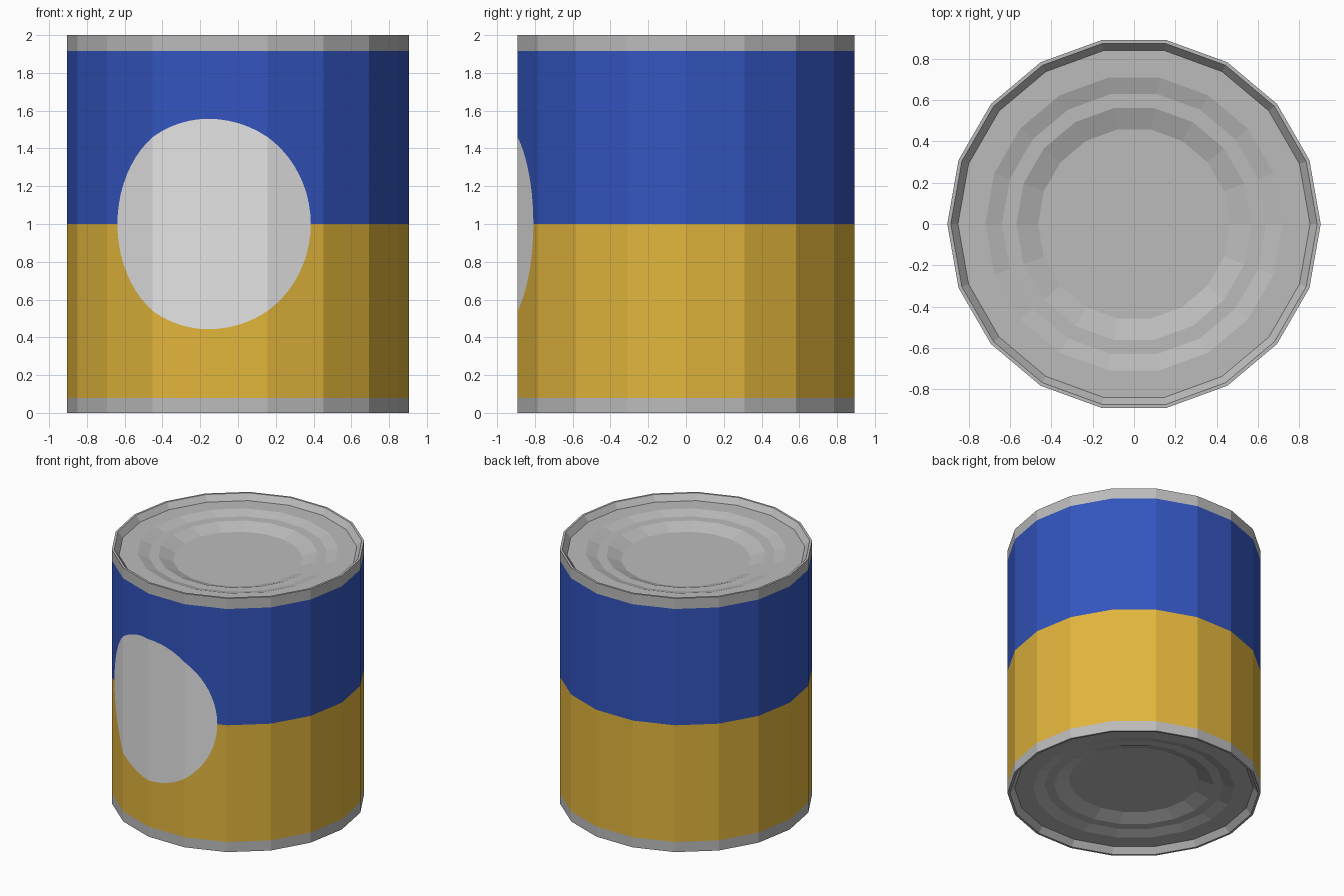
import bpy, bmesh, math

if "Cube" in bpy.data.objects:
    bpy.data.objects.remove(bpy.data.objects["Cube"])

SIDES = 18
RADIUS = 0.905
LABEL_LOW, LABEL_MID, LABEL_HIGH = 0.08, 1.0, 1.917
SPOT_RADIUS = 0.557                       # round label spot
FACET = 2 * RADIUS * math.sin(math.pi / SIDES)
SPOT_CENTRE = 13                          # in facets: the can edge left of front


def material(name, rgb):
    m = bpy.data.materials.new(name)
    m.diffuse_color = (*rgb, 1)
    m.use_nodes = True
    m.node_tree.nodes["Principled BSDF"].inputs["Base Color"].default_value = m.diffuse_color
    return m


metal = material("metal grey", (0.50, 0.50, 0.50))
blue = material("label blue", (0.033, 0.091, 0.52))
yellow = material("label yellow", (0.76, 0.465, 0.045))
pale = material("spot pale grey", (0.78, 0.78, 0.78))


def make_object(name, bm, mats):
    bmesh.ops.remove_doubles(bm, verts=bm.verts, dist=1e-5)
    me = bpy.data.meshes.new(name)
    bm.to_mesh(me)
    bm.free()
    for m in mats:
        me.materials.append(m)
    ob = bpy.data.objects.new(name, me)
    bpy.context.collection.objects.link(ob)
    return ob


def corner(i, r):
    a = 2 * math.pi * i / SIDES
    return r * math.cos(a), r * math.sin(a)


def wall_point(u, z):
    """Point on the faceted wall, u counted in facets."""
    i = math.floor(u)
    f = u - i
    (x0, y0), (x1, y1) = corner(i, RADIUS), corner(i + 1, RADIUS)
    return x0 + (x1 - x0) * f, y0 + (y1 - y0) * f, z


# Metal ends: rim, recessed panel and two stepped rings
END_PROFILE = [(RADIUS, LABEL_HIGH), (RADIUS, 2.0), (0.888, 2.0), (0.853, 1.955),
               (0.72, 1.955), (0.64, 1.93), (0.57, 1.93), (0.465, 1.89)]


def make_end(name, flip):
    bm = bmesh.new()
    rings = []
    for k, (r, z) in enumerate(END_PROFILE):
        if flip:
            z = LABEL_LOW if k == 0 else 2.0 - z
        rings.append([bm.verts.new((*corner(i, r), z)) for i in range(SIDES)])
    for a, b in zip(rings, rings[1:]):
        for i in range(SIDES):
            j = (i + 1) % SIDES
            quad = [a[i], a[j], b[j], b[i]]
            bm.faces.new(quad[::-1] if flip else quad)
    bm.faces.new(rings[-1][::-1] if flip else rings[-1])
    make_object(name, bm, [metal])


make_end("top_lid", False)
make_end("bottom_lid", True)

# Label wall: columns at every can edge, plus fine columns across the spot
half = SPOT_RADIUS / FACET
columns = {float(i) for i in range(SIDES + 1)}
columns |= {round(SPOT_CENTRE + half * math.cos(math.pi * k / 32), 6) for k in range(33)}
columns = sorted(columns)


def spot_height(u):
    d = (u - SPOT_CENTRE) / half
    return SPOT_RADIUS * math.sqrt(max(0.0, 1 - d * d)) if abs(d) < 0.99999 else 0.0


bm = bmesh.new()
for u0, u1 in zip(columns, columns[1:]):
    h0, h1 = spot_height(u0), spot_height(u1)
    levels0 = [LABEL_LOW, LABEL_MID - h0, LABEL_MID + h0, LABEL_HIGH]
    levels1 = [LABEL_LOW, LABEL_MID - h1, LABEL_MID + h1, LABEL_HIGH]
    for band in range(3):                 # yellow, spot, blue
        if band == 1 and h0 == 0 and h1 == 0:
            continue
        pts = [wall_point(u0, levels0[band]), wall_point(u1, levels1[band]),
               wall_point(u1, levels1[band + 1]), wall_point(u0, levels0[band + 1])]
        unique = [p for n, p in enumerate(pts) if p not in pts[:n]]
        face = bm.faces.new([bm.verts.new(p) for p in unique])
        face.material_index = band
make_object("label_wall", bm, [yellow, pale, blue])
